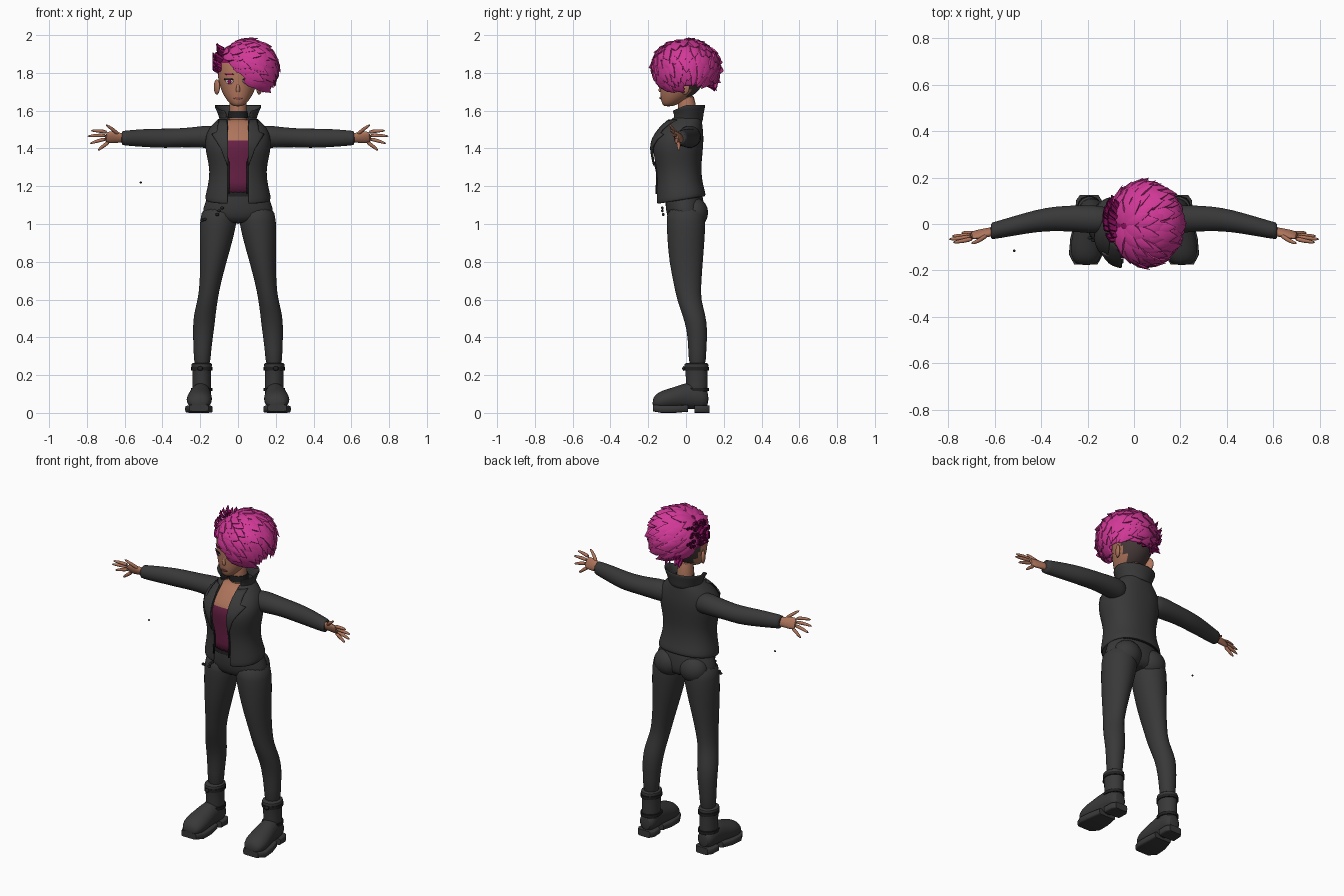
import bpy, bmesh, math, random
from mathutils import Vector, Matrix

random.seed(4)
cube = bpy.data.objects.get("Cube")
if cube:
    bpy.data.objects.remove(cube, do_unlink=True)


def material(name, *rgb):
    m = bpy.data.materials.new(name)
    m.use_nodes = True
    m.diffuse_color = (*rgb, 1)
    m.node_tree.nodes["Principled BSDF"].inputs["Base Color"].default_value = (*rgb, 1)
    return m


charcoal = material("charcoal leather", .04, .04, .04)
black = material("black trim", .015, .015, .015)
skin = material("tan skin", .42, .175, .105)
pink = material("magenta hair", .64, .04, .31)
shaved = material("dark magenta hair", .27, .005, .12)
stubble = material("undercut brown", .06, .04, .04)
shirt_red = material("wine shirt", .14, .015, .06)
white = material("eye white", .6, .5, .5)
lip = material("rose lips", .3, .09, .08)


def power(v, p):
    return math.copysign(abs(v) ** (2 / p), v)


def loft(bm, rings, n=20, axis=None, ref=(0, 0, 1), p=2, gap=0):
    """Skin rings (x, y, z, half width, half depth); a gap leaves the front open."""
    pts = [Vector(r[:3]) for r in rings]
    loops = []
    for i, (x, y, z, a, b) in enumerate(rings):
        t = Vector(axis) if axis else (pts[min(i + 1, len(pts) - 1)] - pts[max(i - 1, 0)]).normalized()
        v = Vector(ref)
        v = (v - t * v.dot(t)).normalized()
        u = v.cross(t)
        start = math.asin(min(1, gap / a) ** (p / 2)) if gap else 0
        loop = []
        for k in range(n + 1 if gap else n):
            ang = start + (2 * math.pi - 2 * start) * k / n
            loop.append(bm.verts.new(pts[i] + u * a * power(math.sin(ang), p) - v * b * power(math.cos(ang), p)))
        loops.append(loop)
    for lo, hi in zip(loops, loops[1:]):
        for k in range(n):
            j = (k + 1) % len(lo)
            bm.faces.new((lo[k], lo[j], hi[j], hi[k]))
    if not gap:
        bm.faces.new(loops[0])
        bm.faces.new(loops[-1])


def ball(bm, centre, radii, turn=0):
    m = Matrix.Translation(centre) @ Matrix.Rotation(turn, 4, 'Z') @ Matrix.Diagonal((*radii, 1))
    bmesh.ops.create_uvsphere(bm, u_segments=16, v_segments=10, radius=1, matrix=m)


def finish(bm, name, *mats, rule=None, mirror=False, subsurf=0, thick=0):
    bmesh.ops.recalc_face_normals(bm, faces=bm.faces)
    if rule:
        for f in bm.faces:
            f.material_index = rule(f.calc_center_median())
    mesh = bpy.data.meshes.new(name)
    bm.to_mesh(mesh)
    bm.free()
    ob = bpy.data.objects.new(name, mesh)
    bpy.context.collection.objects.link(ob)
    for m in mats:
        mesh.materials.append(m)
    bpy.ops.object.select_all(action='DESELECT')
    ob.select_set(True)
    bpy.context.view_layer.objects.active = ob
    bpy.ops.object.shade_smooth_by_angle(angle=math.radians(50))
    if mirror:
        ob.modifiers.new("Mirror", 'MIRROR').use_mirror_merge = False
    if thick:
        s = ob.modifiers.new("Solidify", 'SOLIDIFY')
        s.thickness, s.offset = thick, 0
    if subsurf:
        s = ob.modifiers.new("Subsurf", 'SUBSURF')
        s.levels = s.render_levels = subsurf
    return ob


def part(name, rings, *mats, mirror=False, subsurf=1, thick=0, rule=None, **kw):
    bm = bmesh.new()
    loft(bm, rings, **kw)
    return finish(bm, name, *mats, mirror=mirror, subsurf=subsurf, thick=thick, rule=rule)


def front_y(rings, x, z, p):
    """Front surface depth of a vertical loft."""
    for lo, hi in zip(rings, rings[1:]):
        if lo[2] <= z <= hi[2]:
            f = (z - lo[2]) / (hi[2] - lo[2])
            y, a, b = (lo[i] + (hi[i] - lo[i]) * f for i in (1, 3, 4))
            return y - b * max(0, 1 - abs(x / a) ** p) ** (1 / p)
    return 0


def patch(name, rows, rings, mat, off=.004, p=2, mirror=True, thick=.004):
    """Thin plate over the front of a loft, from rows (z, x start, x end)."""
    bm = bmesh.new()
    grid = []
    for lo, hi in zip(rows, rows[1:]):
        for s in range(4 if hi is rows[-1] else 3):
            z, x0, x1 = (c + (d - c) * s / 3 for c, d in zip(lo, hi))
            xs = [x0 + (x1 - x0) * k / 6 for k in range(7)]
            grid.append([bm.verts.new((x, front_y(rings, x, z, p) - off, z)) for x in xs])
    for lo, hi in zip(grid, grid[1:]):
        for k in range(6):
            bm.faces.new((lo[k], lo[k + 1], hi[k + 1], hi[k]))
    finish(bm, name, mat, mirror=mirror, thick=thick)


UP, DEPTH = (0, 0, 1), (0, 1, 0)
tall = dict(axis=UP, ref=DEPTH)

# Trousers
part("pelvis", [(0, -.02, 1.22, .135, .09), (0, -.01, 1.15, .16, .1), (0, -.005, 1.08, .19, .105),
                (0, 0, 1.04, .19, .1), (0, 0, 1.0, .12, .08)], charcoal, **tall)
part("leg_pair", [(.095, 0, 1.1, .095, .1), (.103, 0, 1.02, .1, .105), (.115, 0, .92, .09, .1),
                  (.13, 0, .8, .07, .09), (.148, .008, .68, .056, .073), (.16, .015, .6, .053, .064),
                  (.177, .042, .52, .059, .062), (.183, .06, .44, .057, .055),
                  (.189, .06, .34, .047, .048), (.19, .06, .22, .043, .045)], charcoal, mirror=True, **tall)
bm = bmesh.new()
ball(bm, (.085, .045, 1.06), (.085, .072, .08))
finish(bm, "seat_pair", charcoal, mirror=True)
part("belt", [(0, -.01, 1.145, .163, .104), (0, -.012, 1.17, .157, .102)], black, subsurf=0, n=32, **tall)

# Boots
part("boot_shaft_pair", [(.192, .058, .06, .055, .06), (.192, .058, .15, .048, .057), (.192, .055, .235, .05, .06),
                         (.192, .055, .245, .055, .065), (.192, .055, .262, .055, .065), (.192, .055, .265, .046, .05)],
     charcoal, mirror=True, **tall)
part("boot_foot_pair", [(.193, .12, .075, .035, .04), (.194, .09, .08, .052, .06), (.197, .02, .095, .054, .075),
                        (.202, -.05, .08, .064, .06), (.206, -.11, .07, .07, .055),
                        (.206, -.155, .06, .06, .045), (.206, -.178, .05, .035, .025)],
     charcoal, mirror=True, axis=(0, -1, 0))
for name, rings in (("heel", [(.193, .125, .02, .04, .02), (.194, .1, .02, .056, .02), (.196, .045, .02, .056, .02)]),
                    ("sole", [(.199, .01, .024, .056, .018), (.204, -.06, .02, .07, .02),
                              (.207, -.13, .02, .073, .02), (.207, -.175, .026, .05, .018)])):
    part("boot_" + name + "_pair", rings, charcoal, mirror=True, subsurf=0, axis=(0, -1, 0), p=6)
for z in (.115, .225):
    part("boot_strap_pair", [(.192, .056, z, .056, .066), (.192, .056, z + .018, .056, .066)],
         black, mirror=True, subsurf=0, **tall)
    bm = bmesh.new()
    ball(bm, (.2, -.012, z + .01), (.014, .008, .012))
    finish(bm, "boot_buckle_pair", black, mirror=True)

# Shirt and chest
shirt = [(0, -.025, 1.15, .14, .11), (0, -.035, 1.22, .13, .105), (0, -.04, 1.3, .125, .1),
         (0, -.045, 1.4, .14, .112), (0, -.04, 1.445, .14, .108), (0, -.03, 1.48, .13, .095),
         (0, -.015, 1.52, .11, .075), (0, .005, 1.56, .06, .055)]
part("shirt_and_chest", shirt, shirt_red, skin, n=32, p=2.4, subsurf=1,
     rule=lambda c: int(c.z > 1.445), **tall)

# Jacket: open shell, lapels, collar
jacket = [(0, -.028, 1.13, .166, .126), (0, -.029, 1.15, .17, .128), (0, -.034, 1.2, .154, .12),
          (0, -.04, 1.28, .143, .114), (0, -.045, 1.35, .158, .125), (0, -.046, 1.41, .17, .132),
          (0, -.038, 1.46, .168, .126), (0, -.024, 1.505, .15, .108), (0, -.01, 1.54, .115, .09),
          (0, .005, 1.57, .08, .07)]
coat = part("jacket", jacket, charcoal, n=40, p=2.3, gap=.052, thick=.01, **tall)
for v in coat.data.vertices:
    if v.co.z < 1.18:
        v.co.z += .16 * v.co.y
patch("lapel_pair", [(1.31, .052, .056), (1.4, .053, .09), (1.475, .054, .138), (1.485, .054, .112), (1.55, .058, .1)],
      jacket, charcoal, off=.014, p=2.3, thick=.008)
patch("zip_edge_pair", [(1.16, .046, .054), (1.33, .046, .054)], jacket, black, off=.005, p=2.3, thick=.008)
collar = part("collar", [(0, 0, 1.54, .09, .085), (0, .005, 1.585, .1, .082), (0, .008, 1.632, .124, .092)],
              charcoal, n=32, gap=.06, thick=.01, **tall)
for v in collar.data.vertices:
    if v.co.z > 1.6 and v.co.y < 0:
        v.co.z += .45 * v.co.y
        v.co.x *= 1 - 1.8 * v.co.y
part("sleeve_pair", [(.09, .018, 1.455, .05, .055), (.15, .018, 1.463, .062, .062), (.21, .022, 1.46, .06, .056),
                     (.3, .024, 1.457, .055, .05), (.38, .02, 1.453, .051, .052), (.46, .005, 1.455, .046, .05),
                     (.54, -.014, 1.455, .041, .045), (.605, -.029, 1.455, .037, .039),
                     (.618, -.03, 1.455, .035, .037)], charcoal, mirror=True, axis=(1, 0, 0))

# Hands
bm = bmesh.new()
tilt = (0, -.45, .9)
loft(bm, [(.59, -.03, 1.455, .02, .026), (.63, -.036, 1.457, .017, .029), (.67, -.045, 1.459, .016, .036),
          (.705, -.051, 1.46, .01, .033)], n=14, ref=tilt)
fingers = [((.63, -.045, 1.472), (.665, -.072, 1.503), (.702, -.085, 1.527)),
           ((.69, -.062, 1.485), (.735, -.073, 1.494), (.782, -.08, 1.494)),
           ((.695, -.054, 1.468), (.745, -.061, 1.47), (.8, -.066, 1.464)),
           ((.695, -.047, 1.451), (.742, -.051, 1.441), (.786, -.052, 1.425)),
           ((.68, -.04, 1.436), (.715, -.039, 1.412), (.743, -.037, 1.388))]
for path in fingers:
    loft(bm, [(*q, r, r) for q, r in zip(path, (.0115, .0105, .006))], n=8, ref=tilt)
finish(bm, "hand_pair", skin, mirror=True, subsurf=1)

# Neck, choker, head
part("neck", [(0, .012, 1.5, .055, .052), (0, .008, 1.58, .046, .047), (0, .0, 1.7, .046, .05)], skin, **tall)
part("choker", [(0, .009, 1.562, .053, .054), (0, .008, 1.598, .051, .052)], black, subsurf=0, n=28, **tall)
head = [(0, -.095, 1.622, .022, .022), (0, -.08, 1.638, .044, .048), (0, -.055, 1.67, .07, .08),
        (0, -.032, 1.71, .09, .104), (0, -.016, 1.76, .104, .12), (0, -.012, 1.79, .107, .124),
        (0, -.008, 1.82, .107, .124), (0, -.004, 1.85, .104, .12), (0, 0, 1.89, .093, .107),
        (0, 0, 1.93, .066, .076), (0, 0, 1.955, .02, .02)]


def scalp(c):
    if c.z > 1.87 or (c.y > -.06 and c.z > 1.78):
        return 1
    return 2 if c.y > .01 and c.z > 1.66 else 0


part("head", head, skin, shaved, stubble, n=36, rule=scalp, **tall)
bm = bmesh.new()
ball(bm, (.112, -.005, 1.725), (.012, .026, .04), -.5)
finish(bm, "ear_pair", skin, mirror=True)
part("nose", [(0, -.127, 1.75, .008, .008), (0, -.137, 1.71, .011, .011), (0, -.134, 1.697, .013, .01)],
     skin, n=10, **tall)
patch("eye_pair", [(1.742, .036, .052), (1.753, .024, .066), (1.764, .03, .066)], head, white)
patch("iris_pair", [(1.743, .04, .05), (1.753, .036, .054), (1.764, .038, .052)], head, shaved, off=.007)
patch("lash_pair", [(1.762, .023, .071), (1.77, .032, .074)], head, black, off=.008)
patch("brow_pair", [(1.789, .02, .062), (1.797, .03, .072)], head, shaved)
patch("mouth", [(1.66, -.008, .008), (1.666, -.024, .024), (1.673, -.01, .01)], head, lip, mirror=False)

# Swept hair: locks flow from a parting on one side over the crown
C = Vector((.05, 0, 1.83))
pole = Vector((-.6, -.05, .8)).normalized()
e1 = (Vector((1, 0, 0)) - pole * pole.x).normalized()
e2 = pole.cross(e1)


def shell(d, k=1):
    return C + Vector((d.x * .165, d.y * .185, d.z * (.15 if d.z > 0 else .19))) * k


def keep(q):
    if q.y < -.01 and q.z < 1.83 - .95 * max(q.x, -.06):
        return False
    if q.x < -.06 and q.z < (1.9 if q.y < .04 else 1.78):
        return False
    return q.y < -.01 or q.z > 1.735


bm = bmesh.new()
bmesh.ops.create_icosphere(bm, subdivisions=5, radius=1)
for v in bm.verts:
    v.co = shell(v.co.normalized(), .89)
bmesh.ops.delete(bm, geom=[f for f in bm.faces if not keep(f.calc_center_median())], context='FACES')
finish(bm, "hair_base", pink, thick=.008)

bm = bmesh.new()
for row in range(8):
    theta = .08 + .28 * row
    count = max(7, int(21 * math.sin(min(theta + .3, 1.57))))
    for k in range(count):
        phi = (k + .5 * (row % 2) + random.uniform(-.2, .2)) / count * 2 * math.pi - math.pi
        length, lift = random.uniform(.55, .75), random.uniform(.1, .2)
        width = random.uniform(.028, .038)
        rings = []
        for u, w in ((0, .6), (.3, 1), (.65, .8), (1, .03)):
            t, f = theta + length * u, phi * (1 - .25 * u)
            d = pole * math.cos(t) + (e1 * math.cos(f) + e2 * math.sin(f)) * math.sin(t)
            rings.append((*shell(d, .89 + lift * u * u), width * w, .016 * w))
            if u == .65:
                out = d.copy()
        if keep(Vector(rings[2][:3])) and keep(Vector(rings[3][:3]) + Vector((0, 0, .05))):
            loft(bm, rings, n=6, ref=out)
finish(bm, "hair_locks", pink)

# Short dark spikes on the shaved side and nape
bm = bmesh.new()
for i in range(70):
    nape = i > 50
    ang = random.uniform(1.1, 2.0) if nape else random.uniform(2.3, 3.8)
    z = random.uniform(1.74, 1.8) if nape else random.uniform(1.8, 1.93)
    r = .1 if z < 1.88 else .08
    root = Vector((r * math.cos(ang), 1.12 * r * math.sin(ang), z))
    out = Vector((math.cos(ang), math.sin(ang), 0))
    tip = root + out * .03 + Vector((-.005, .025, -.04 if nape else .03))
    mid = root.lerp(tip, .5) + out * .012
    loft(bm, [(*root, .014, .009), (*mid, .012, .008), (*tip, .001, .001)], n=5, ref=out)
finish(bm, "short_spikes", shaved)

# Hip charms and the small loose stud
bm = bmesh.new()
for spot in ((-.085, -.125, 1.085), (-.1, -.125, 1.07), (-.11, -.12, 1.05), (-.19, -.06, 1.02), (-.175, -.07, 1.025)):
    ball(bm, spot, (.01, .007, .008))
ball(bm, (-.515, -.115, 1.22), (.006, .005, .005))
finish(bm, "hip_charms", black)
